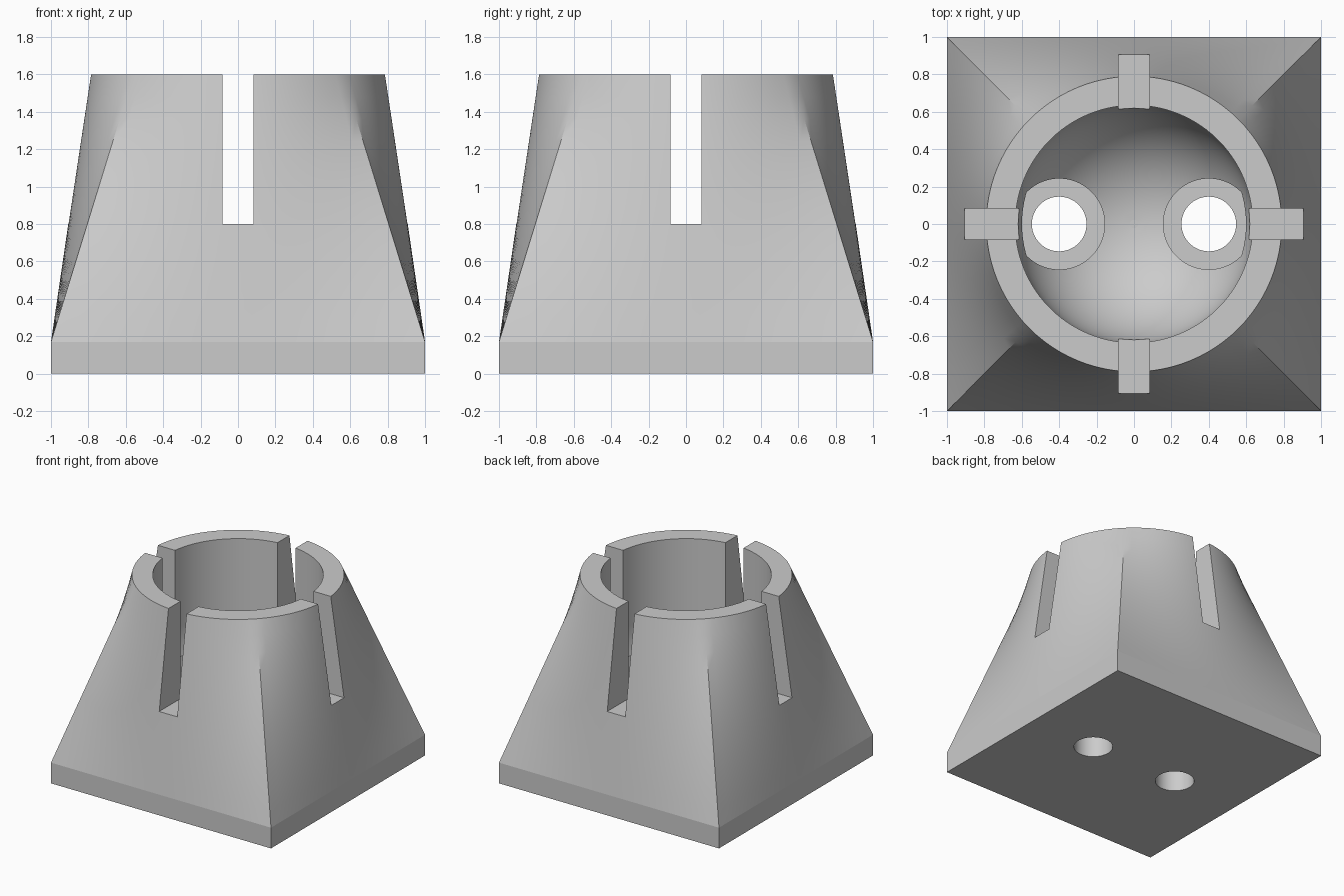
import bpy
import bmesh
from math import sin, cos, pi, radians

if "Cube" in bpy.data.objects:
    bpy.data.objects.remove(bpy.data.objects["Cube"], do_unlink=True)

SEG = 96
BASE, TOP = 0.17, 1.6
RIM, BORE = 0.79, 0.635
BALL_Z = 0.94

grey = bpy.data.materials.new("plain grey")
grey.use_nodes = True
grey.diffuse_color = (0.6, 0.6, 0.6, 1)
grey.node_tree.nodes["Principled BSDF"].inputs["Base Color"].default_value = (0.6, 0.6, 0.6, 1)


def loft(name, rings):
    """Closed solid skinned through a stack of equal-sized rings."""
    bm = bmesh.new()
    loops = [[bm.verts.new(p) for p in ring] for ring in rings]
    n = len(loops[0])
    for low, high in zip(loops, loops[1:]):
        for i in range(n):
            j = (i + 1) % n
            bm.faces.new((low[i], low[j], high[j], high[i]))
    bm.faces.new(loops[0][::-1])
    bm.faces.new(loops[-1])
    bmesh.ops.recalc_face_normals(bm, faces=bm.faces)
    mesh = bpy.data.meshes.new(name)
    bm.to_mesh(mesh)
    bm.free()
    obj = bpy.data.objects.new(name, mesh)
    bpy.context.collection.objects.link(obj)
    mesh.materials.append(grey)
    return obj


def circle(r, z, x=0):
    return [(x + r * cos(2 * pi * i / SEG), r * sin(2 * pi * i / SEG), z) for i in range(SEG)]


def square(z):
    return [(x / max(abs(x), abs(y)), y / max(abs(x), abs(y)), z) for x, y, _ in circle(1, z)]


def blend(a, b, t):
    return [tuple(p + (q - p) * t for p, q in zip(u, v)) for u, v in zip(a, b)]


def box(name, hx, hy, z0, z1):
    return loft(name, [[(-hx, -hy, z), (hx, -hy, z), (hx, hy, z), (-hx, hy, z)] for z in (z0, z1)])


# Body: square plinth blending into a round rim
STEPS = 12
body = loft("holder_body", [square(0)] + [
    blend(square(BASE), circle(RIM, TOP), k / STEPS) for k in range(STEPS + 1)])

# Round-bottomed socket
bowl = [circle(BORE * sin(radians(a)), BALL_Z - BORE * cos(radians(a))) for a in range(2, 91, 4)]
cutters = [loft("socket_cutter", bowl + [circle(BORE, BALL_Z + BORE * 0.02), circle(BORE, TOP + 0.2)])]

# Screw holes with recessed seats
for side, x in (("left", 0.4), ("right", -0.4)):
    cutters.append(loft(side + "_seat_cutter", [circle(0.243, 0.23, x), circle(0.243, 0.73, x)]))
    cutters.append(loft(side + "_hole_cutter", [circle(0.146, -0.1, x), circle(0.146, 0.6, x)]))

# Crossed slots through the rim
cutters.append(box("side_slot_cutter", 1.2, 0.082, 0.8, 1.9))
cutters.append(box("front_slot_cutter", 0.082, 1.2, 0.8, 1.9))

bpy.ops.object.select_all(action="DESELECT")
bpy.context.view_layer.objects.active = body
body.select_set(True)
for cutter in cutters:
    cutter.hide_render = True
    mod = body.modifiers.new("cut", "BOOLEAN")
    mod.operation = "DIFFERENCE"
    mod.solver = "EXACT"
    mod.object = cutter
    bpy.ops.object.modifier_apply(modifier=mod.name)
    bpy.data.objects.remove(cutter, do_unlink=True)

# Smooth curved walls, keep plinth sides and level faces flat
bpy.ops.object.shade_smooth_by_angle(angle=radians(25))
for face in body.data.polygons:
    on_plinth = face.center.z < BASE and max(abs(face.center.x), abs(face.center.y)) > 0.99
    if on_plinth or abs(face.normal.z) > 0.9999:
        face.use_smooth = False
